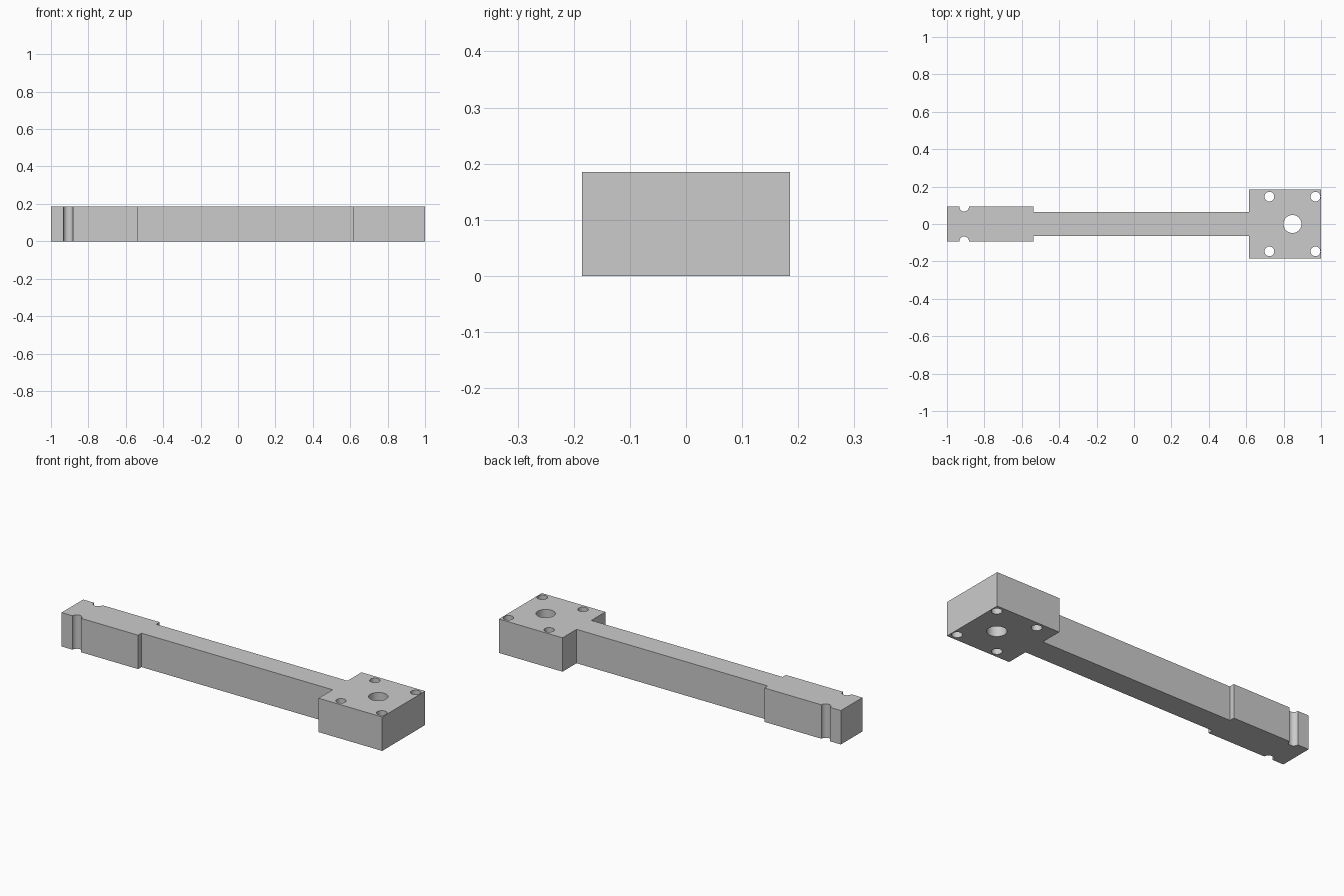
import bpy
import bmesh
from math import radians
from mathutils import Matrix

if "Cube" in bpy.data.objects:
    bpy.data.objects.remove(bpy.data.objects["Cube"])

HEIGHT = 0.185

grey = bpy.data.materials.new("plain grey")
grey.use_nodes = True
grey.diffuse_color = (0.6, 0.6, 0.6, 1)
grey.node_tree.nodes["Principled BSDF"].inputs["Base Color"].default_value = grey.diffuse_color


def make_object(name, bm):
    bmesh.ops.recalc_face_normals(bm, faces=bm.faces)
    mesh = bpy.data.meshes.new(name)
    bm.to_mesh(mesh)
    bm.free()
    mesh.materials.append(grey)
    obj = bpy.data.objects.new(name, mesh)
    bpy.context.collection.objects.link(obj)
    return obj


# Stepped bar: half outline mirrored across the centre line, then extruded
half = [(-1, 0.093), (-0.538, 0.093), (-0.538, 0.064),
        (0.616, 0.064), (0.616, 0.185), (1, 0.185)]
outline = half + [(x, -y) for x, y in reversed(half)]
bm = bmesh.new()
base = bm.faces.new([bm.verts.new((x, y, 0)) for x, y in outline])
top = bmesh.ops.extrude_face_region(bm, geom=[base])
bmesh.ops.translate(bm, vec=(0, 0, HEIGHT),
                    verts=[v for v in top["geom"] if isinstance(v, bmesh.types.BMVert)])
arm = make_object("mounting_arm", bm)

# Cutters: centre bore, four corner holes and two side notches
bores = [(0.847, 0, 0.048)]
for side in (-1, 1):
    bores += [(0.724, side * 0.146, 0.026), (0.970, side * 0.146, 0.026),
              (-0.908, side * 0.093, 0.026)]
bm = bmesh.new()
for x, y, radius in bores:
    bmesh.ops.create_cone(bm, cap_ends=True, segments=40, radius1=radius, radius2=radius,
                          depth=HEIGHT * 2, matrix=Matrix.Translation((x, y, HEIGHT / 2)))
cutters = make_object("bore_cutters", bm)

# Cut the bores, then drop the cutters
bpy.context.view_layer.objects.active = arm
arm.select_set(True)
cut = arm.modifiers.new("bores", "BOOLEAN")
cut.operation = "DIFFERENCE"
cut.solver = "EXACT"
cut.object = cutters
bpy.ops.object.modifier_apply(modifier=cut.name)
bpy.data.objects.remove(cutters)

# Smooth bore walls, crisp edges
bpy.ops.object.shade_smooth_by_angle(angle=radians(30))
